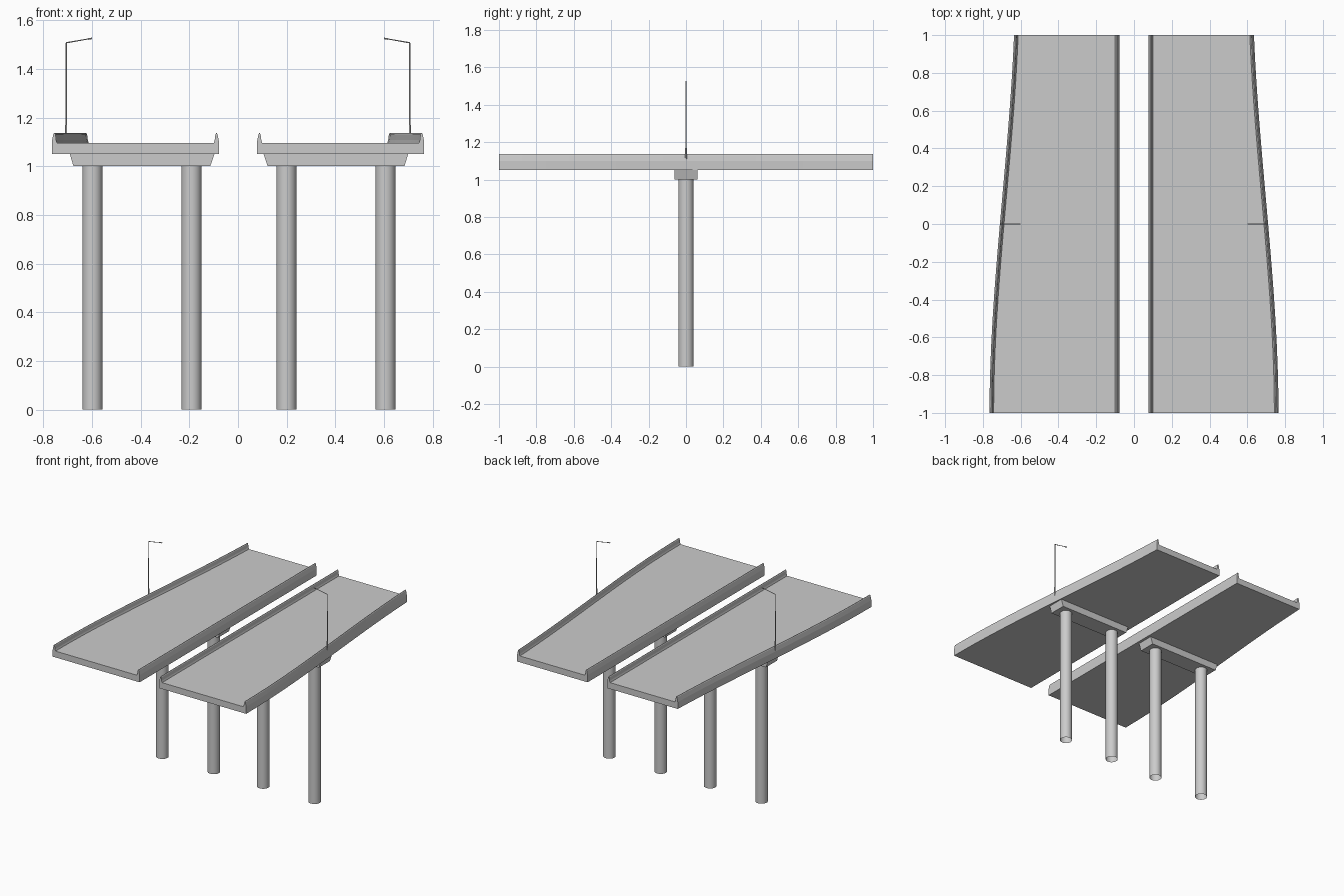
import bpy, bmesh, math
from mathutils import Vector

cube = bpy.data.objects.get("Cube")
if cube:
    bpy.data.objects.remove(cube, do_unlink=True)

concrete = bpy.data.materials.new("concrete grey")
concrete.use_nodes = True
GREY = (0.6, 0.6, 0.6, 1)
concrete.diffuse_color = GREY
concrete.node_tree.nodes["Principled BSDF"].inputs["Base Color"].default_value = GREY


def finish(name, bm, smooth=False):
    bmesh.ops.recalc_face_normals(bm, faces=bm.faces)
    mesh = bpy.data.meshes.new(name)
    bm.to_mesh(mesh)
    bm.free()
    obj = bpy.data.objects.new(name, mesh)
    bpy.context.collection.objects.link(obj)
    mesh.materials.append(concrete)
    if smooth:
        bpy.ops.object.select_all(action='DESELECT')
        obj.select_set(True)
        bpy.context.view_layer.objects.active = obj
        bpy.ops.object.shade_smooth_by_angle(angle=math.radians(40))
    return obj


def loft(name, sections):
    """Skin a list of matching closed cross-sections and close both ends."""
    bm = bmesh.new()
    rings = [[bm.verts.new(p) for p in s] for s in sections]
    n = len(rings[0])
    for a, b in zip(rings, rings[1:]):
        for i in range(n):
            j = (i + 1) % n
            bm.faces.new((a[i], a[j], b[j], b[i]))
    bm.faces.new(rings[0])
    bm.faces.new(rings[-1])
    return finish(name, bm)


def rod(bm, start, end, r1, r2, sides, caps=True):
    start, end = Vector(start), Vector(end)
    axis = end - start
    made = bmesh.ops.create_cone(bm, cap_ends=caps, segments=sides, radius1=r1,
                                 radius2=r2, depth=axis.length)
    turn = Vector((0, 0, 1)).rotation_difference(axis).to_matrix()
    for v in made["verts"]:
        v.co = turn @ v.co + (start + end) / 2


def outer_edge(y):
    """Outer edge of the roadway, an S-curve that narrows towards the back."""
    t = (y + 1) / 2
    ease = t * t * (3 - 2 * t)
    return 0.765 - 0.13 * ease - 0.08 * (t ** 3 - t ** 2)


# Parapet profile: distance in from the edge, height
PARAPET = [(0, 1.05), (0, 1.1), (0.006, 1.13), (0.009, 1.136), (0.012, 1.136),
           (0.015, 1.13), (0.018, 1.107), (0.022, 1.095)]
INNER = 0.078
STEPS = 16

for label, side, shift in (("left", 1, 0.004), ("right", -1, -0.004)):
    # Deck with a parapet along each edge
    sections = []
    for k in range(STEPS + 1):
        y = -1 + 2 * k / STEPS
        edge = outer_edge(y)
        ring = [(side * (INNER + d), y, z) for d, z in PARAPET]
        ring += [(side * (edge - d), y, z) for d, z in reversed(PARAPET)]
        sections.append(ring)
    loft(label + "_deck", sections)

    # Cross beam with sloping ends
    cap = [(0.117, 1.003), (0.101, 1.05), (0.695, 1.05), (0.681, 1.003)]
    cap = [(0.119, 1.0)] + cap + [(0.679, 1.0)]
    loft(label + "_cross_beam",
         [[(side * x + 0.004, y, z) for x, z in cap] for y in (-0.062, 0.062)])

    # Round columns, open at the ends
    for place, x in (("inner", 0.195), ("outer", 0.602)):
        bm = bmesh.new()
        cx = side * x + 0.004
        rod(bm, (cx, 0, 0), (cx, 0, 1.0), 0.041, 0.041, 32, caps=False)
        finish(f"{label}_{place}_column", bm, smooth=True)

    # Street lamp on the outer parapet
    bm = bmesh.new()
    px = side * 0.706
    top = (px, 0, 1.507)
    tip = (side * 0.615, 0, 1.523)
    rod(bm, (px, 0, 1.1), (px, 0, 1.17), 0.0045, 0.0045, 10)
    rod(bm, (px, 0, 1.17), top, 0.0035, 0.003, 10)
    rod(bm, top, tip, 0.0025, 0.002, 8)
    rod(bm, tip, (side * 0.6, 0, 1.525), 0.004, 0.003, 8)
    finish(label + "_street_lamp", bm, smooth=True)
